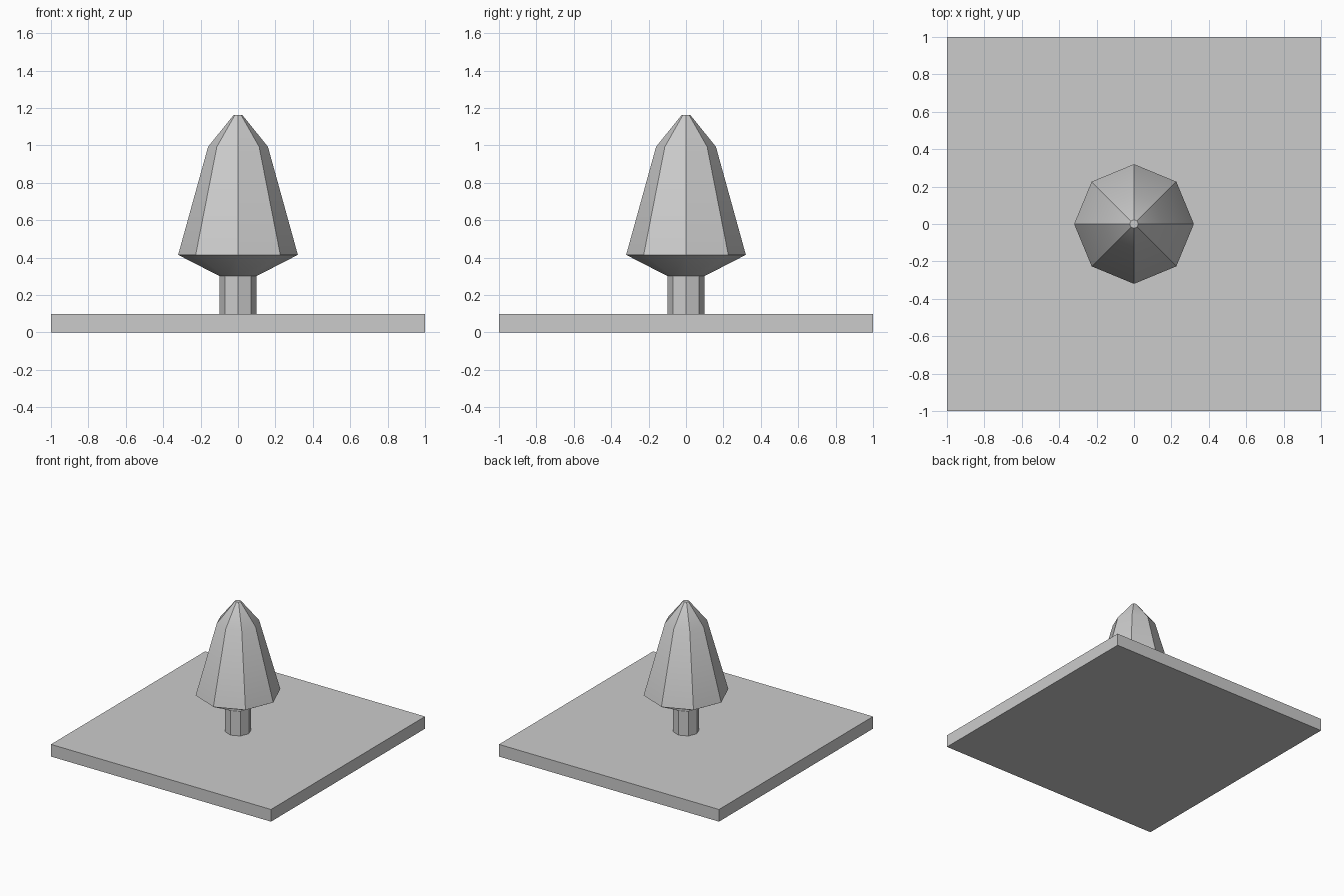
import bpy, bmesh, math

if "Cube" in bpy.data.objects:
    bpy.data.objects.remove(bpy.data.objects["Cube"])


def finish(name, bm):
    bmesh.ops.recalc_face_normals(bm, faces=bm.faces)
    mesh = bpy.data.meshes.new(name)
    bm.to_mesh(mesh)
    bm.free()
    obj = bpy.data.objects.new(name, mesh)
    bpy.context.collection.objects.link(obj)
    return obj


def turned(name, profile, sides=8):
    """Closed faceted solid from (radius, height) points."""
    bm = bmesh.new()
    rings = []
    for r, z in profile:
        rings.append([bm.verts.new((r * math.cos(math.tau * i / sides),
                                    r * math.sin(math.tau * i / sides), z))
                      for i in range(sides)])
    for low, high in zip(rings, rings[1:]):
        for i in range(sides):
            j = (i + 1) % sides
            bm.faces.new((low[i], low[j], high[j], high[i]))
    bm.faces.new(rings[0])
    bm.faces.new(rings[-1])
    obj = finish(name, bm)
    # Soft shading over shallow edges, crisp vertical facets
    bpy.ops.object.select_all(action='DESELECT')
    obj.select_set(True)
    bpy.context.view_layer.objects.active = obj
    bpy.ops.object.shade_smooth_by_angle(angle=math.radians(30))
    return obj


# Square ground slab
bm = bmesh.new()
bmesh.ops.create_cube(bm, size=1)
bmesh.ops.scale(bm, vec=(2, 2, 0.1), verts=bm.verts)
bmesh.ops.translate(bm, vec=(0, 0, 0.05), verts=bm.verts)
finish("ground_slab", bm)

# Tree trunk, set on the slab
turned("trunk", [(0.1, 0.1), (0.1, 0.302)])

# Tapered foliage with an undercut base and a tiny flat tip
turned("foliage", [(0.1, 0.302), (0.32, 0.415), (0.16, 0.993), (0.023, 1.163)])
